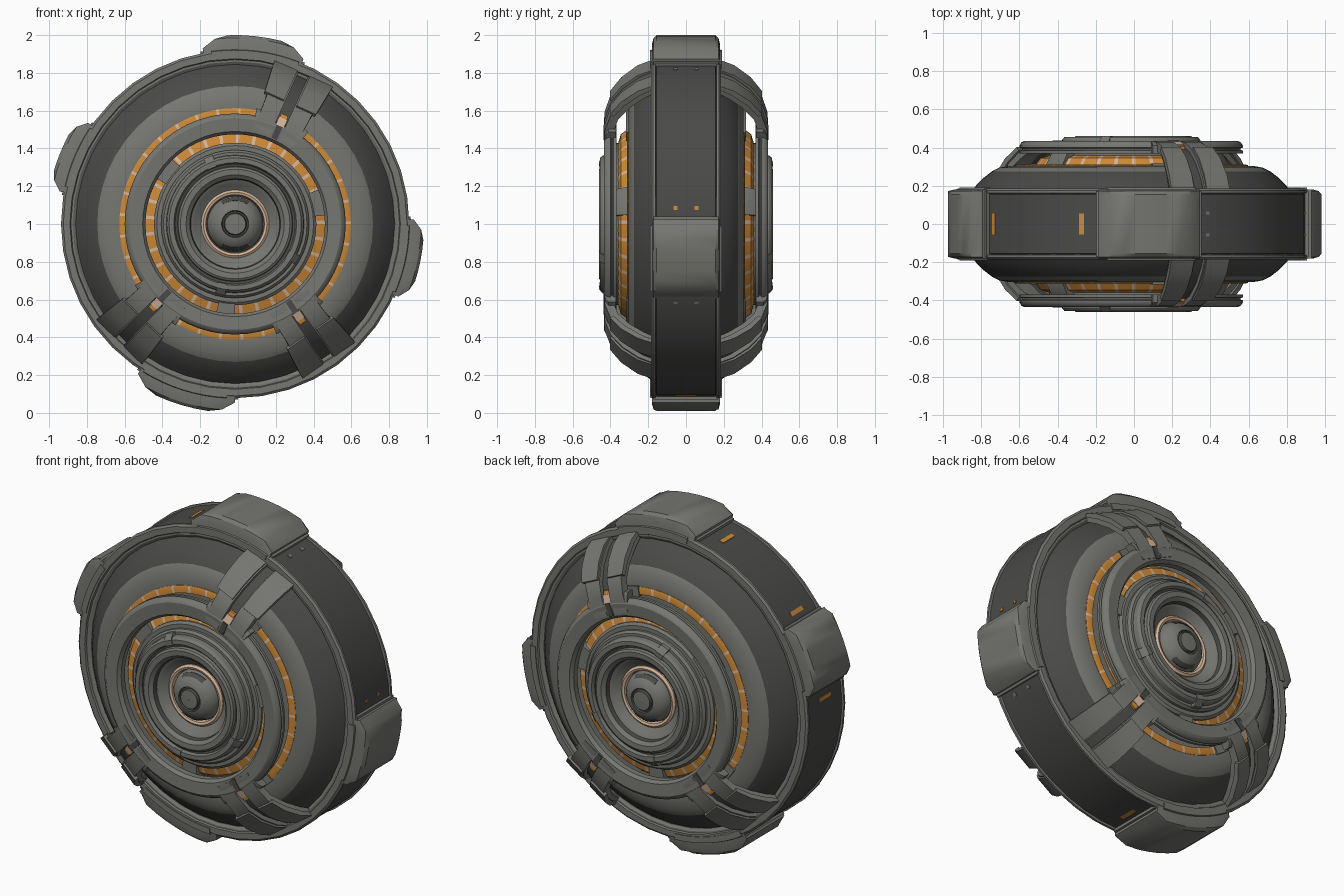
import bpy, bmesh, math

if "Cube" in bpy.data.objects:
    bpy.data.objects.remove(bpy.data.objects["Cube"])

CENTRE = (-0.015, 0, 1.0)


def material(name, rgb):
    m = bpy.data.materials.new(name)
    m.diffuse_color = (*rgb, 1)
    m.use_nodes = True
    m.node_tree.nodes["Principled BSDF"].inputs["Base Color"].default_value = m.diffuse_color
    return m


GREY, DARK, ORANGE, CREAM = range(4)
MATS = [material("warm grey metal", (0.18, 0.18, 0.165)),
        material("dark grey metal", (0.068, 0.068, 0.066)),
        material("orange light", (0.60, 0.25, 0.04)),
        material("cream trim", (0.66, 0.46, 0.32))]


def finish(name, bm, mirror):
    bmesh.ops.recalc_face_normals(bm, faces=bm.faces)
    me = bpy.data.meshes.new(name)
    bm.to_mesh(me)
    bm.free()
    for m in MATS:
        me.materials.append(m)
    ob = bpy.data.objects.new(name, me)
    ob.location = CENTRE
    bpy.context.collection.objects.link(ob)
    if mirror:
        mod = ob.modifiers.new("mirror", 'MIRROR')
        mod.use_axis = (False, True, False)
    return ob


def sweep(name, prof, mat=GREY, a0=0, a1=360, n=48, closed=True, mirror=True, ends=None):
    """Turn an (r, y) profile round the y axis; mat may be a rule of (angle step, profile edge).
    ends = (radius cap at the ends, radius cap next to the ends)."""
    bm = bmesh.new()
    full = a1 - a0 >= 360
    rings = []
    for i in range(n if full else n + 1):
        a = math.radians(a0 + (a1 - a0) * i / n)
        k = min(i, n - i)
        cap = ends[k] if ends and k < len(ends) else 9
        rings.append([bm.verts.new((min(r, cap) * math.cos(a), y, min(r, cap) * math.sin(a)))
                      for r, y in prof])
    m = len(prof)
    for i in range(n):
        p, q = rings[i], rings[(i + 1) % len(rings)]
        for j in range(m if closed else m - 1):
            k = (j + 1) % m
            f = bm.faces.new((p[j], p[k], q[k], q[j]))
            f.material_index = mat(i, j) if callable(mat) else mat
    if closed and not full:
        for ring in (rings[0], rings[-1]):
            f = bm.faces.new(ring)
            f.material_index = mat(0, 0) if callable(mat) else mat
    return finish(name, bm, mirror)


def box_prof(r0, r1, y0, y1):
    return [(r0, y0), (r1, y0), (r1, y1), (r0, y1)]


def arm(name, angle, outer, inner, t0, t1, mat=GREY):
    """Radial plate: curved (r, y) section, spanning tangential offsets t0..t1 given per point."""
    bm = bmesh.new()
    a = math.radians(angle)
    c, s = math.cos(a), math.sin(a)
    rows = []
    for (r, y), (ri, yi), u, v in zip(outer, inner, t0, t1):
        rows.append([bm.verts.new((R * c - t * s, Y, R * s + t * c))
                     for R, Y, t in ((r, y, u), (r, y, v), (ri, yi, v), (ri, yi, u))])
    for p, q in zip(rows, rows[1:]):
        for j in range(4):
            k = (j + 1) % 4
            bm.faces.new((p[j], p[k], q[k], q[j]))
    bm.faces.new(rows[0])
    bm.faces.new(rows[-1])
    for f in bm.faces:
        f.material_index = mat
    return finish(name, bm, True)


# Main drum: grey flank inside, dark shoulder and dark tread outside
drum = [(0.01, 0.28), (0.61, 0.285), (0.612, 0.305), (0.635, 0.305), (0.69, 0.295), (0.73, 0.275),
        (0.775, 0.24), (0.81, 0.205), (0.845, 0.16), (0.905, 0.16), (0.913, 0.155), (0.913, 0)]
sweep("drum_body", drum, lambda i, j: GREY if j < 5 else DARK, n=48, closed=False)

# Rim hoops either side of the tread
sweep("rim_hoop", [(0.845, 0.14), (0.845, 0.165), (0.86, 0.175), (0.87, 0.175), (0.875, 0.185),
                   (0.91, 0.185), (0.922, 0.175), (0.922, 0.162), (0.905, 0.158)], n=40)

# Four clamps over the tread, with side panels
for name, a0, a1 in (("top", 67.5, 100.5), ("left", 145.5, 169.5),
                     ("bottom", 237, 270), ("right", -24, 1.5)):
    sec = [(0.875, 0.175), (0.88, 0.182), (0.955, 0.18), (0.985, 0.172), (1.0, 0.155)]
    sweep(name + "_clamp", sec + [(r, -y) for r, y in reversed(sec)], GREY, a0, a1, 8,
          mirror=False, ends=(0.945, 0.985))
    sweep(name + "_clamp_panel", [(0.885, 0.175), (0.885, 0.19), (0.92, 0.19), (0.925, 0.175)],
          GREY, a0 + 1, a0 + (a1 - a0) * 0.92, 8)
    for e, d in ((a0, -1), (a1, 1)):
        sweep(name + "_clamp_foot", box_prof(0.90, 0.93, -0.172, 0.172), GREY,
              min(e, e + d * 0.9), max(e, e + d * 0.9), 1, mirror=False)

# Marker lights on the tread
for a in (106.5, 142, 174, 273.5):
    sweep("tread_light_bar", box_prof(0.908, 0.916, -0.055, 0.055), ORANGE,
          a - 0.8, a + 0.8, 1, mirror=False)
for a, c in ((5.3, ORANGE), (-27, GREY), (64, GREY)):
    sweep("tread_light_dot", box_prof(0.908, 0.916, 0.046, 0.066), c, a - 0.6, a + 0.6, 1)

# Segmented inner lamp: a cone of orange panes with cream dividers
sweep("inner_lamp", [(0.425, 0.36), (0.475, 0.345), (0.505, 0.305), (0.505, 0.28), (0.425, 0.28)],
      lambda i, j: CREAM if i % 5 == 0 else ORANGE, n=165)
sweep("inner_lamp_collar", [(0.38, 0.38), (0.415, 0.38), (0.43, 0.368), (0.43, 0.30),
                            (0.38, 0.30)], n=48)
# Thin outer lamp ring beside the drum lip
sweep("outer_lamp", [(0.57, 0.28), (0.57, 0.312), (0.60, 0.312), (0.613, 0.307), (0.613, 0.28)],
      lambda i, j: CREAM if i % 8 == 0 else ORANGE, n=264)

# Floating guard ring in two layers
sweep("guard_ring", [(0.475, 0.375), (0.475, 0.41), (0.49, 0.43), (0.56, 0.435), (0.575, 0.427),
                     (0.585, 0.41), (0.585, 0.40), (0.572, 0.395), (0.572, 0.388),
                     (0.585, 0.384), (0.585, 0.368)], n=56)

# Grey tabs interrupting the inner lamp
for a, w in ((14, 8.5), (142, 8), (264, 6)):
    sweep("hub_tab", [(0.40, 0.375), (0.48, 0.372), (0.513, 0.315), (0.513, 0.28), (0.40, 0.28)],
          GREY, a - w, a + w, 5)

# Split struts arching from the guard ring to the rim
outer = [(0.50, 0.435), (0.60, 0.43), (0.69, 0.40), (0.772, 0.335), (0.838, 0.25), (0.872, 0.175)]
inner = [(0.50, 0.39), (0.58, 0.388), (0.665, 0.36), (0.74, 0.30), (0.80, 0.225), (0.835, 0.165)]
half = [0.12, 0.125, 0.13, 0.145, 0.155, 0.16]
for angle in (65.5, 225.5, 304.5):
    for s in (-1, 1):
        arm("strut_plate", angle, outer, inner, [s * 0.028] * 6, [s * h for h in half])
        arm("strut_cover", angle,
            [(0.705, 0.403), (0.782, 0.343), (0.848, 0.256), (0.878, 0.18)],
            [(0.69, 0.385), (0.76, 0.325), (0.825, 0.24), (0.86, 0.17)],
            [s * 0.036] * 4, [s * 0.148, s * 0.158, s * 0.166, s * 0.168])
    arm("strut_channel", angle, [(r - 0.015, y - 0.022) for r, y in outer[1:]], inner[1:],
        [-0.03] * 5, [0.03] * 5, DARK)
    arm("strut_slot", angle, [(0.495, 0.437), (0.57, 0.4375)], [(0.495, 0.42), (0.57, 0.42)],
        [-0.016] * 2, [0.016] * 2, DARK)
    arm("strut_light", angle, [(0.57, 0.432), (0.615, 0.416)], [(0.57, 0.40), (0.615, 0.395)],
        [-0.024] * 2, [0.024] * 2, CREAM)
    arm("strut_light_edge", angle, [(0.615, 0.412), (0.635, 0.406)],
        [(0.615, 0.39), (0.635, 0.385)], [-0.02] * 2, [0.02] * 2, ORANGE)
    # collar where the ring flares into the strut
    for lo, hi in ((-14, -3), (3, 14)):
        sweep("strut_collar", [(0.565, 0.37), (0.565, 0.432), (0.60, 0.427), (0.622, 0.41),
                               (0.622, 0.37)], GREY, angle + lo, angle + hi, 5)
        e = lo if lo < -3 else hi
        sweep("outer_lamp_end", box_prof(0.56, 0.62, 0.28, 0.318), GREY,
              angle + min(0, e), angle + max(0, e), 4)

# Stepped hub with a recessed bowl
sweep("hub_disc", [(0.392, 0.30), (0.392, 0.395), (0.38, 0.41), (0.365, 0.41), (0.362, 0.44),
                   (0.35, 0.455), (0.325, 0.455), (0.318, 0.435), (0.305, 0.432),
                   (0.302, 0.452), (0.29, 0.46), (0.26, 0.458), (0.24, 0.44), (0.235, 0.415),
                   (0.215, 0.405), (0.185, 0.375), (0.16, 0.365), (0.155, 0.34), (0.01, 0.34)],
      lambda i, j: DARK if j in (7, 12, 16, 17) else GREY, n=48, closed=False)
sweep("hub_trim_ring", [(0.152, 0.35), (0.155, 0.385), (0.168, 0.39), (0.18, 0.38),
                        (0.18, 0.35)], CREAM, n=48)
sweep("hub_dome", [(0.148, 0.33), (0.148, 0.37), (0.138, 0.395), (0.115, 0.42), (0.085, 0.437),
                   (0.072, 0.44), (0.068, 0.43), (0.06, 0.43), (0.055, 0.445), (0.001, 0.447)],
      lambda i, j: DARK if j in (5, 6, 7) else GREY, n=32, closed=False)
for a in (90, 270):
    sweep("dome_slot", [(0.122, 0.40), (0.124, 0.417), (0.141, 0.394), (0.138, 0.38)],
          DARK, a - 32, a + 32, 8)

# Clips on the hub edge
for a in (112, -30, 258):
    sweep("hub_clip", [(0.315, 0.40), (0.32, 0.458), (0.35, 0.46), (0.383, 0.43), (0.383, 0.39)],
          GREY, a - 4, a + 4, 2)

# Smooth the curved surfaces, keep hard edges
bpy.ops.object.select_all(action='SELECT')
bpy.context.view_layer.objects.active = bpy.context.view_layer.objects[0]
bpy.ops.object.shade_smooth_by_angle(angle=math.radians(32))
